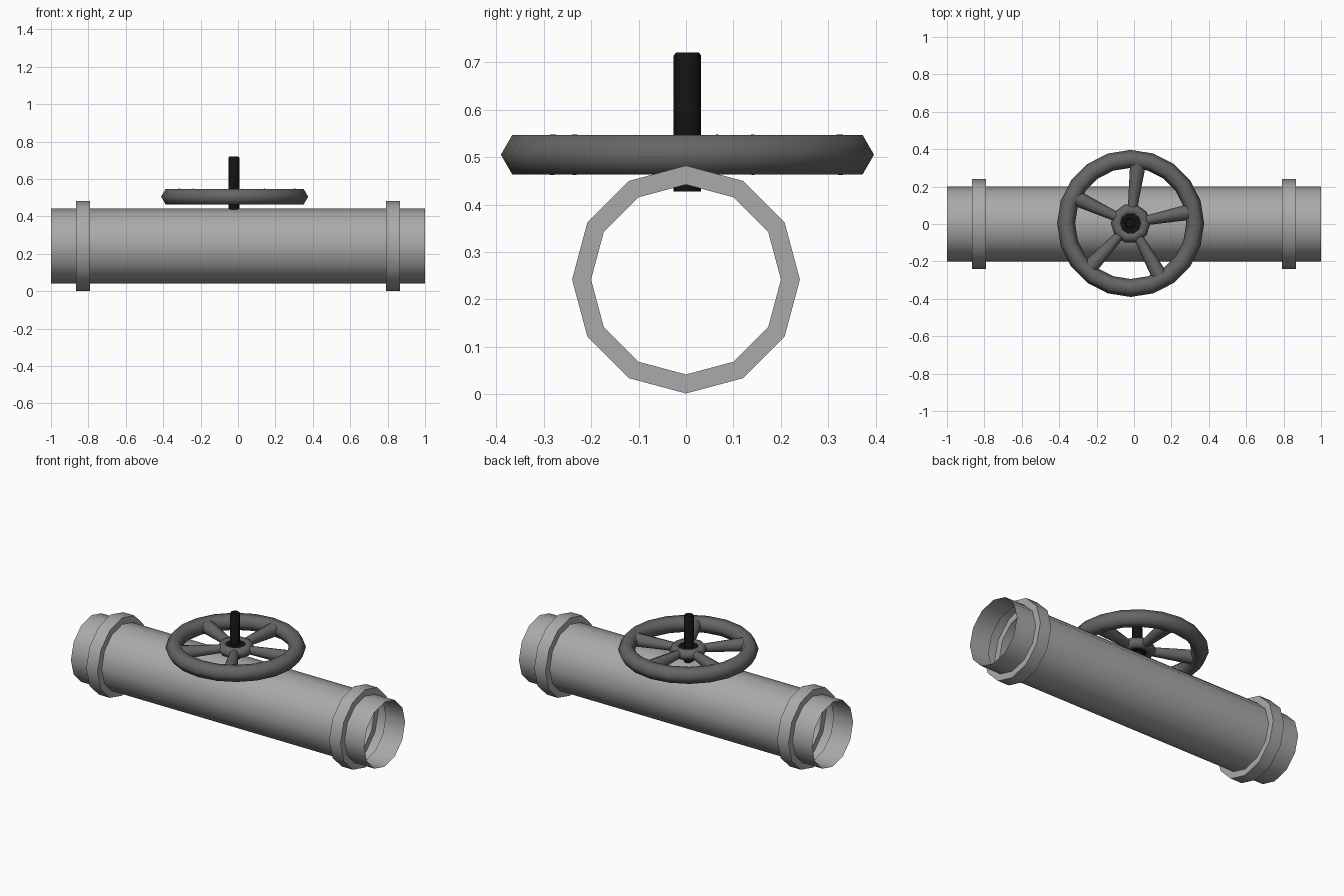
import bpy, bmesh
from math import sin, cos, pi, radians
from mathutils import Matrix

if "Cube" in bpy.data.objects:
    bpy.data.objects.remove(bpy.data.objects["Cube"])

WX, WY, WZ = -0.018, 0.003, 0.505   # handwheel centre


def material(name, v):
    m = bpy.data.materials.new(name)
    m.diffuse_color = (v, v, v, 1)
    m.use_nodes = True
    m.node_tree.nodes["Principled BSDF"].inputs["Base Color"].default_value = m.diffuse_color
    return m


def finish(name, bm, mat, angle=45):
    bmesh.ops.recalc_face_normals(bm, faces=bm.faces)
    me = bpy.data.meshes.new(name)
    bm.to_mesh(me)
    bm.free()
    ob = bpy.data.objects.new(name, me)
    bpy.context.collection.objects.link(ob)
    me.materials.append(mat)
    bpy.ops.object.select_all(action='DESELECT')
    ob.select_set(True)
    bpy.context.view_layer.objects.active = ob
    bpy.ops.object.shade_smooth_by_angle(angle=radians(angle))
    return ob


def lathe(bm, profile, n, closed=False, caps=False, start=0.0):
    """Spin (radius, height) points around z."""
    rings = [[bm.verts.new((r * cos(start + 2 * pi * i / n), r * sin(start + 2 * pi * i / n), z))
              for i in range(n)] for r, z in profile]
    pairs = list(zip(rings, rings[1:]))
    if closed:
        pairs.append((rings[-1], rings[0]))
    for a, b in pairs:
        for i in range(n):
            j = (i + 1) % n
            bm.faces.new((a[i], a[j], b[j], b[i]))
    if caps:
        bm.faces.new(rings[0])
        bm.faces.new(rings[-1])


def hexagon(major, minor):
    return [(major + minor * cos(k * pi / 3), minor * sin(k * pi / 3)) for k in range(6)]


steel = material("steel", 0.4)
iron = material("iron", 0.13)
black = material("black", 0.006)

# Open pipe with a raised collar near each end
bm = bmesh.new()
half = [(0.2, 1.0), (0.2, 0.867), (0.24, 0.867), (0.24, 0.79), (0.2, 0.79)]
lathe(bm, half + [(r, -x) for r, x in reversed(half)], 12)
bmesh.ops.transform(bm, verts=bm.verts,
                    matrix=Matrix.Translation((0, 0, 0.242)) @ Matrix.Rotation(pi / 2, 4, 'Y'))
finish("pipe", bm, steel)

# Handwheel rim
bm = bmesh.new()
lathe(bm, hexagon(0.345, 0.048), 20, closed=True)
rim = finish("handwheel_rim", bm, iron, 65)

# Handwheel hub
bm = bmesh.new()
lathe(bm, hexagon(0.075, 0.031), 10, closed=True)
hub = finish("handwheel_hub", bm, iron, 65)

# Five spokes flaring towards the rim
bm = bmesh.new()
for k in range(5):
    bmesh.ops.create_cone(
        bm, segments=8, radius1=0.025, radius2=0.043, depth=0.25,
        matrix=Matrix.Rotation(radians(11 + 72 * k), 4, 'Z')
        @ Matrix.Translation((0.205, 0, 0)) @ Matrix.Rotation(pi / 2, 4, 'Y'))
spokes = finish("handwheel_spokes", bm, iron)

for ob in (rim, hub, spokes):
    ob.location = (WX, WY, WZ)

# Nut in the hub
bm = bmesh.new()
lathe(bm, [(0.063, -0.022), (0.063, 0.022)], 8, caps=True, start=pi / 8)
nut = finish("nut", bm, black, 30)
nut.location = (-0.022, WY, WZ)

# Threaded stem with a bevelled top
bm = bmesh.new()
lathe(bm, [(0.029, 0.427), (0.029, 0.714), (0.024, 0.72)], 8, caps=True)
stem = finish("stem", bm, black, 50)
stem.location = (-0.022, WY, 0)
